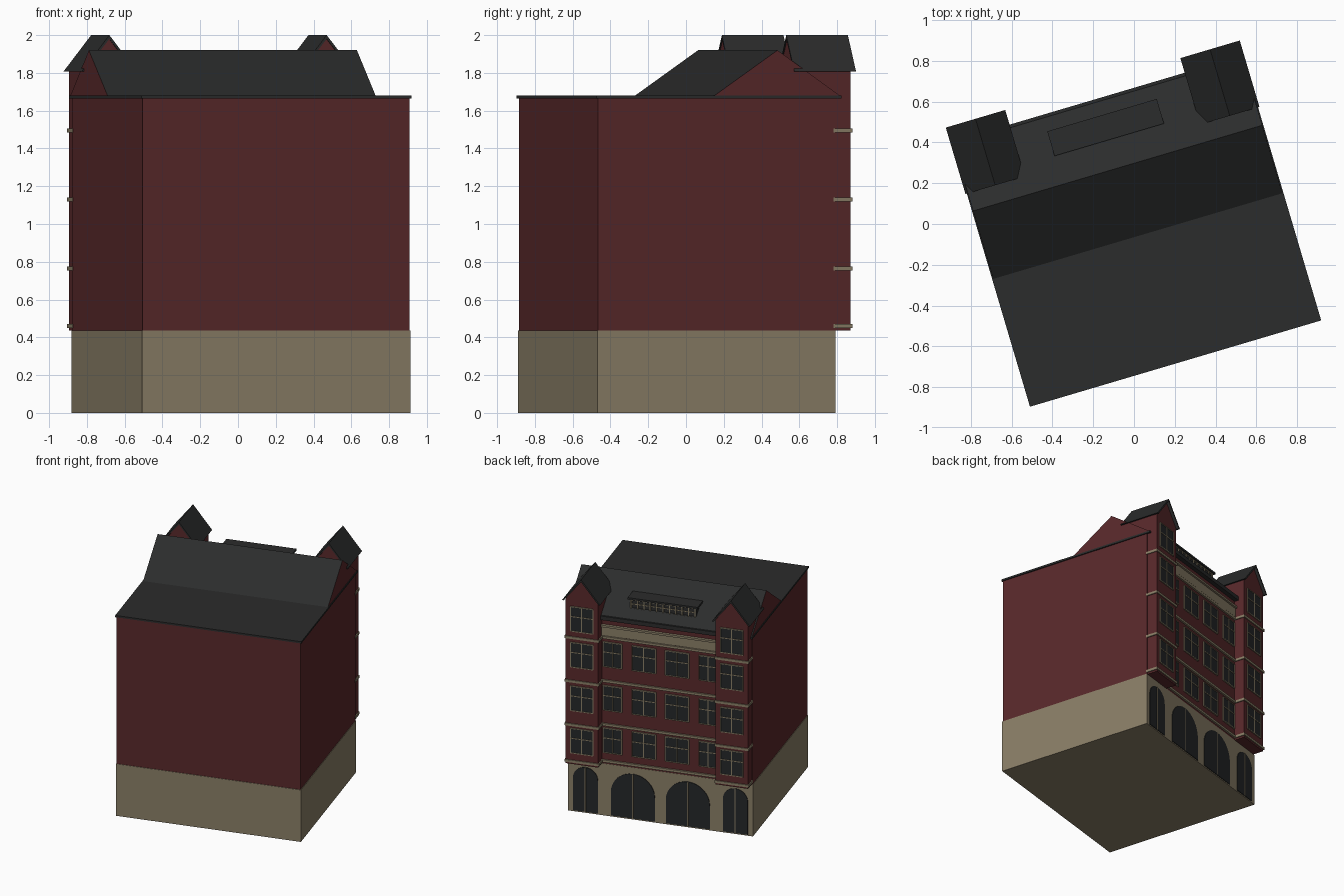
import bpy, bmesh, math
from mathutils import Matrix

if bpy.data.objects.get("Cube"):
    bpy.data.objects.remove(bpy.data.objects["Cube"], do_unlink=True)


def material(name, rgb):
    m = bpy.data.materials.new(name)
    m.use_nodes = True
    m.diffuse_color = (*rgb, 1)
    m.node_tree.nodes["Principled BSDF"].inputs["Base Color"].default_value = (*rgb, 1)
    return m


BRICK = material("dark red brick", (0.098, 0.021, 0.023))
STONE = material("tan stone", (0.25, 0.207, 0.133))
SLATE = material("charcoal roof", (0.024, 0.025, 0.025))
GLASS = material("dark glass", (0.018, 0.02, 0.021))

# Building frame: origin at one front corner, x along the front, y towards the street facade
PLACE = Matrix.Translation((-0.507, -0.89, 0)) @ Matrix.Rotation(math.radians(16.5), 4, "Z")
W, D = 1.48, 1.316
BASE, EAVE, RIDGE = 0.435, 1.665, 1.92
TURRET = (0.01, 0.27, 1.402)        # x range and face of one turret
TURRET_MID = 0.14


class Part:
    """Collects solids into one named object."""

    def __init__(self, name, *mats):
        self.name, self.mats, self.bm = name, mats, bmesh.new()

    def box(self, x0, x1, y0, y1, z0, z1):
        m = Matrix.LocRotScale(((x0 + x1) / 2, (y0 + y1) / 2, (z0 + z1) / 2), None,
                               (x1 - x0, y1 - y0, z1 - z0))
        bmesh.ops.create_cube(self.bm, size=1, matrix=m)

    def prism(self, profile, axis, a, b):
        """Extrude a closed profile (x,z or y,z) along the given axis."""
        def point(p, t):
            return (t, p[0], p[1]) if axis == "x" else (p[0], t, p[1])
        ends = [[self.bm.verts.new(point(p, t)) for p in profile] for t in (a, b)]
        for ring in ends:
            self.bm.faces.new(ring)
        n = len(profile)
        for i in range(n):
            j = (i + 1) % n
            self.bm.faces.new((ends[0][i], ends[0][j], ends[1][j], ends[1][i]))

    def finish(self, rule=None):
        bmesh.ops.recalc_face_normals(self.bm, faces=self.bm.faces)
        if rule:
            for f in self.bm.faces:
                f.material_index = rule(f)
        self.bm.transform(PLACE)
        me = bpy.data.meshes.new(self.name)
        self.bm.to_mesh(me)
        self.bm.free()
        for m in self.mats:
            me.materials.append(m)
        bpy.context.collection.objects.link(bpy.data.objects.new(self.name, me))


def both(x0, x1):
    """A span and its mirror image across the building."""
    return (x0, x1), (W - x1, W - x0)


# Main masses
ground = Part("ground_floor", STONE)
ground.box(0, W, 0, D, 0, BASE)
ground.finish()
walls = Part("brick_walls", BRICK)
walls.box(0.004, W - 0.004, 0.004, D - 0.002, BASE, EAVE)
walls.finish()

# Flat roof and gabled roof with brick ends
flat = Part("flat_roof", SLATE)
flat.box(-0.005, W + 0.005, -0.005, D + 0.03, EAVE, EAVE + 0.015)
flat.finish()
main = Part("gabled_roof", SLATE, BRICK)
main.prism([(0.64, 1.675), (0.995, RIDGE), (D + 0.03, 1.675)], "x", 0, W)
main.finish(lambda f: int(abs(f.normal.x) > 0.9))

# Corner turrets: brick shafts with gables, under thin pitched roofs
shafts = Part("turret_shafts", BRICK)
roofs = Part("turret_roofs", SLATE)
for x0, x1 in both(*TURRET[:2]):
    mid = (x0 + x1) / 2
    shafts.prism([(x0, BASE), (x1, BASE), (x1, 1.815), (mid, 1.98), (x0, 1.815)],
                 "y", 1.09, TURRET[2])
    roofs.prism([(mid - 0.152, 1.808), (mid, 2.0), (mid + 0.152, 1.808),
                 (mid + 0.138, 1.808), (mid, 1.98), (mid - 0.138, 1.808)],
                "y", 1.085, 1.425)
shafts.finish()
roofs.finish()

# String courses around turrets and across the facade
bands = Part("string_courses", STONE)
for z in (0.46, 0.765, 1.13, 1.495):
    for x0, x1 in both(*TURRET[:2]):
        bands.box(x0 - 0.008, x1 + 0.008, D - 0.01, TURRET[2] + 0.008, z - 0.01, z + 0.01)
    bands.box(TURRET[1], W - TURRET[1], D - 0.01, D + 0.012, z - 0.01, z + 0.01)
bands.finish()

# Entablature and gutter under the street eave
cornice = Part("cornice", STONE)
x0, x1 = TURRET[1], W - TURRET[1]
cornice.box(x0, x1, D - 0.01, D + 0.008, 1.51, 1.585)
cornice.box(x0, x1, D - 0.01, D + 0.022, 1.585, 1.602)
cornice.finish()
gutter = Part("gutter", SLATE)
gutter.box(x0, x1, D, D + 0.034, 1.65, 1.683)
gutter.finish()

# Windows: glass plates with stone frames, mullion, transom and sill
glass = Part("window_glass", GLASS)
frames = Part("window_frames", STONE)


def window(cx, w, y, z0, z1, t=0.007):
    a, b = cx - w / 2, cx + w / 2
    glass.box(a, b, y - 0.004, y + 0.004, z0, z1)
    for x in (a, b, cx):
        frames.box(x - t / 2, x + t / 2, y - 0.004, y + 0.008, z0, z1)
    zt = z0 + (z1 - z0) * 0.6
    for z in (z0, zt, z1):
        frames.box(a, b, y - 0.004, y + 0.008, z - t / 2, z + t / 2)


floors = [(0.53, 0.735), (0.885, 1.09), (1.25, 1.455), (1.55, 1.755)]
for n, (z0, z1) in enumerate(floors):
    for cx in (TURRET_MID, W - TURRET_MID):
        window(cx, 0.18, TURRET[2], z0, z1)
    if n < 3:
        for cx, w in ((0.356, 0.15), (0.607, 0.19)):
            window(cx, w, D, z0, z1)
            window(W - cx, w, D, z0, z1)
glass.finish()
frames.finish()

# Arched ground floor openings
doors = Part("arched_doors", GLASS)
posts = Part("door_mullions", STONE)
for cx, r in ((0.14, 0.1), (0.52, 0.176)):
    for c in (cx, W - cx):
        spring = 0.382 - r
        arc = [(c + r * math.cos(math.pi * i / 16), spring + r * math.sin(math.pi * i / 16))
               for i in range(17)]
        doors.prism([(c - r, 0.01)] + [(c + r, 0.01)] + arc, "y", D - 0.004, D + 0.005)
        posts.box(c - 0.004, c + 0.004, D - 0.004, D + 0.008, 0.01, 0.38)
doors.finish()
posts.finish()

# Long attic dormer with a row of small lights
dormer = Part("dormer", SLATE)
dormer.box(0.475, W - 0.475, 1.14, 1.25, 1.69, 1.815)
dormer.box(0.46, W - 0.46, 1.14, 1.266, 1.812, 1.828)
dormer.finish()
lights = Part("dormer_bars", STONE)
count = 10
for i in range(count + 1):
    x = 0.485 + i * (W - 0.97) / count
    lights.box(x - 0.004, x + 0.004, 1.246, 1.257, 1.735, 1.808)
for z in (1.735, 1.775, 1.808):
    lights.box(0.48, W - 0.48, 1.246, 1.256, z - 0.003, z + 0.003)
lights.finish()
